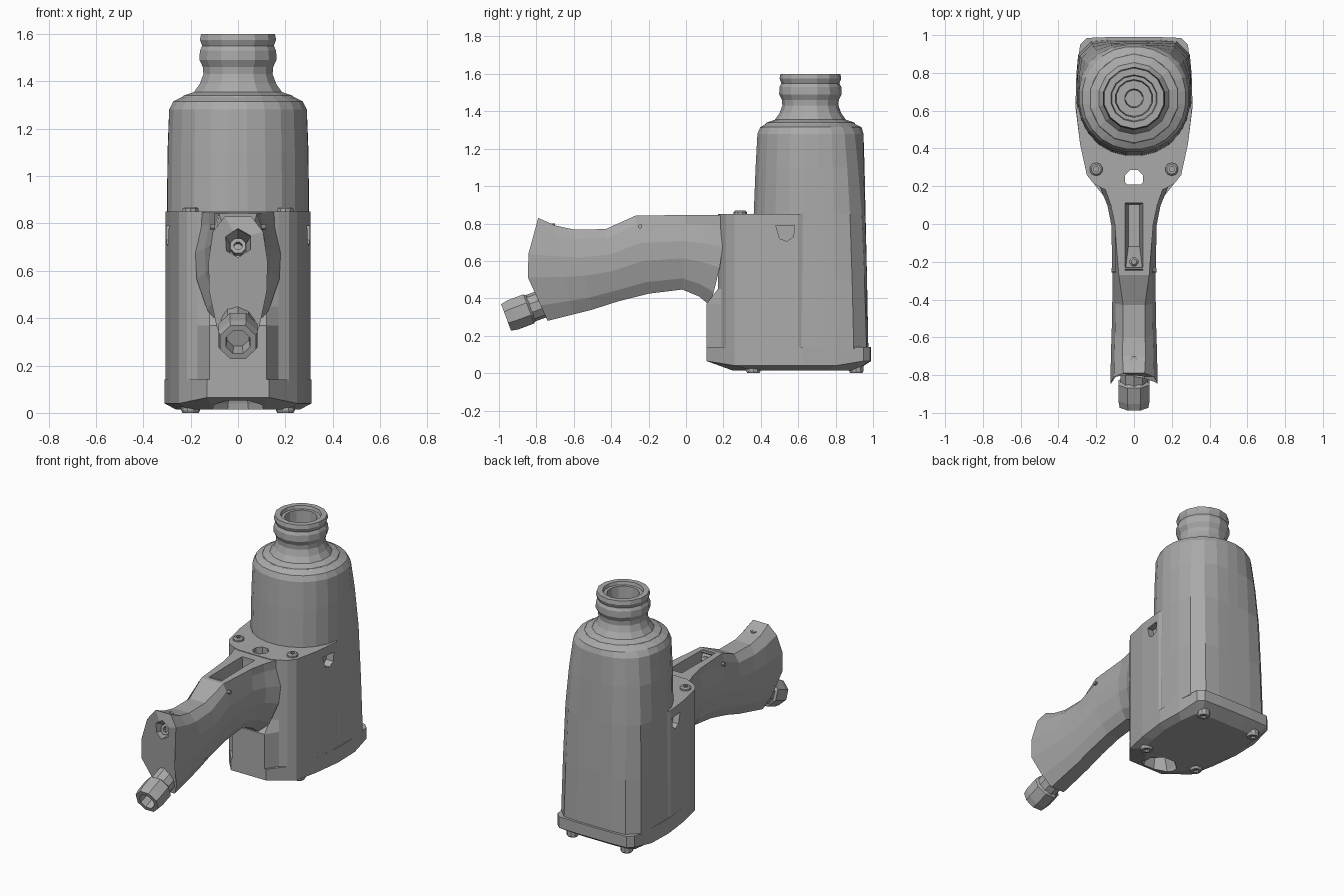
import bpy, bmesh, math
from mathutils import Vector

if "Cube" in bpy.data.objects:
    bpy.data.objects.remove(bpy.data.objects["Cube"])

mat = bpy.data.materials.new("metal_grey")
mat.diffuse_color = (0.4, 0.4, 0.4, 1)
mat.use_nodes = True
mat.node_tree.nodes["Principled BSDF"].inputs["Base Color"].default_value = mat.diffuse_color


def loft(name, rings):
    """Skin a list of equal-length closed rings and cap both ends."""
    bm = bmesh.new()
    vs = [[bm.verts.new(p) for p in r] for r in rings]
    n = len(rings[0])
    for a, b in zip(vs, vs[1:]):
        for i in range(n):
            j = (i + 1) % n
            bm.faces.new((a[i], a[j], b[j], b[i]))
    bm.faces.new(vs[0][::-1])
    bm.faces.new(vs[-1])
    bmesh.ops.recalc_face_normals(bm, faces=bm.faces)
    me = bpy.data.meshes.new(name)
    bm.to_mesh(me)
    bm.free()
    me.materials.append(mat)
    ob = bpy.data.objects.new(name, me)
    bpy.context.collection.objects.link(ob)
    return ob


def lathe(name, profile, origin, axis=(0, 0, 1), sides=12):
    """Turn (radius, distance) pairs about an axis through origin."""
    q = Vector((0, 0, 1)).rotation_difference(Vector(axis).normalized())
    o = Vector(origin)
    return loft(name, [[o + q @ Vector((r * math.cos(2 * math.pi * (i + .5) / sides),
                                        r * math.sin(2 * math.pi * (i + .5) / sides), h))
                        for i in range(sides)] for r, h in profile])


def cut(ob, cutter):
    m = ob.modifiers.new("cut", 'BOOLEAN')
    m.operation = 'DIFFERENCE'
    m.solver = 'EXACT'
    m.object = cutter
    bpy.context.view_layer.objects.active = ob
    bpy.ops.object.modifier_apply(modifier=m.name)
    bpy.data.objects.remove(cutter)


def mirror(half):
    """Complete a half outline (x > 0) across x = 0."""
    return half + [(-x, y) for x, y in reversed(half)]


# Motor housing: round at the top, squared off at the back lower down
def housing_ring(z, rx, front, back, power, n=24):
    c = 0.67
    ring = []
    for i in range(n):
        a = 2 * math.pi * (i + .5) / n
        s, co = math.sin(a), math.cos(a)
        p = power if s > 0 else 2.1
        r = (abs(s) ** p + abs(co) ** p) ** (-1 / p)
        ring.append((rx * r * co, c + r * s * ((back - c) if s > 0 else (c - front)), z))
    return ring


loft("motor_housing", [
    housing_ring(0.13, 0.305, 0.36, 0.975, 6),
    housing_ring(0.50, 0.302, 0.36, 0.968, 5),
    housing_ring(0.85, 0.30, 0.36, 0.96, 4),
    housing_ring(1.10, 0.298, 0.37, 0.955, 2.9),
    housing_ring(1.28, 0.292, 0.38, 0.95, 2.3),
    housing_ring(1.315, 0.275, 0.395, 0.94, 2.1),
    housing_ring(1.335, 0.235, 0.43, 0.90, 2),
])

# Nose collar with the open drive socket
lathe("nose_collar", [(0.25, 1.32), (0.235, 1.34), (0.19, 1.355), (0.165, 1.39), (0.15, 1.43),
                      (0.152, 1.46), (0.167, 1.49), (0.165, 1.53), (0.155, 1.55), (0.165, 1.575),
                      (0.16, 1.6), (0.125, 1.6), (0.12, 1.58), (0.10, 1.58), (0.095, 1.5),
                      (0.05, 1.5), (0.045, 1.43)], (0, 0.665, 0), sides=14)

# Front block with its flat deck
block = mirror([(0.12, 0.11), (0.17, 0.19), (0.215, 0.215), (0.25, 0.26), (0.285, 0.42),
                (0.306, 0.60), (0.25, 0.75)])
front_block = loft("front_block", [[(x, y, z) for x, y in block] for z in (0.13, 0.37)]
                   + [[(x, max(y, 0.17), 0.45) for x, y in block],
                      [(x, max(y, 0.17), 0.85) for x, y in block]])

# Base plate with chamfered underside
base = mirror([(0.13, 0.11), (0.25, 0.26), (0.285, 0.42), (0.31, 0.62), (0.305, 0.80),
               (0.285, 0.95), (0.25, 0.985), (0.12, 0.99)])
base_plate = loft("base_plate", [
    [(x, y, 0.14) for x, y in base],
    [(x, y, 0.065 if abs(x) < 0.2 or y > 0.9 else 0.04) for x, y in base],
    [(x * 0.85, 0.6 + (y - 0.6) * (0.72 if y < 0.6 else 0.8), 0.015) for x, y in base]])

# Exhaust passage through deck and base
passage = [(0.12, 0), (0.11, 0.06), (0.06, 0.2), (0.05, 0.9)]
for part in (front_block, base_plate):
    cut(part, lathe("passage_cutter", passage, (0, 0.24, -0.02), sides=8))

# Half-round side pockets below the deck
for s in (-1, 1):
    for part in (front_block, bpy.data.objects["motor_housing"]):
        pocket = [(0.48, 0.79), (0.58, 0.79), (0.575, 0.73), (0.54, 0.705), (0.50, 0.72)]
        cut(part, loft("pocket_cutter", [[(s * x, y, z) for y, z in pocket]
                                         for x in (0.25, 0.4)]))

# Handle: (top y,z), (bottom y,z), half width, end bulge, top width factor
stations = [((-0.79, 0.83), (-0.74, 0.28), 0.125, -0.10, 0.45),
            ((-0.70, 0.79), (-0.60, 0.315), 0.122, -0.02, 0.5),
            ((-0.60, 0.768), (-0.50, 0.34), 0.118, 0, 0.5),
            ((-0.43, 0.77), (-0.36, 0.385), 0.115, 0, 0.5),
            ((-0.27, 0.842), (-0.20, 0.425), 0.115, 0, 0.7),
            ((0.00, 0.846), (-0.02, 0.447), 0.12, 0, 0.85),
            ((0.10, 0.846), (0.07, 0.41), 0.14, 0.01, 0.88),
            ((0.21, 0.846), (0.13, 0.36), 0.18, 0.02, 0.9)]


def handle_ring(top, bot, w, bulge, tw):
    half = []
    for t, f in ((0, tw), (0.12, max(tw, 0.85)), (0.35, 1), (0.58, 0.97), (0.85, 0.72), (1, 0.4)):
        y = top[0] + (bot[0] - top[0]) * t + bulge * (1 - abs(2 * t - 1))
        half.append((w * f, y, top[1] + (bot[1] - top[1]) * t))
    return half + [(-x, y, z) for x, y, z in reversed(half)]


handle = loft("handle", [handle_ring(*s) for s in stations])

# Trigger channel and hexagonal pocket in the handle end
cut(handle, loft("channel_cutter", [
    [(-w, y0, z), (w, y0, z), (w, y1, z), (-w, y1, z)]
    for w, y0, y1, z in ((0.03, -0.12, 0.10, 0.62), (0.045, -0.24, 0.11, 0.82),
                         (0.05, -0.26, 0.11, 0.90))]))
end_axis = Vector((0, -0.96, 0.28))
cut(handle, lathe("end_pocket_cutter", [(0.04, -0.09), (0.06, -0.02), (0.06, 0.1)],
                  (0, -0.815, 0.72), end_axis, 6))
lathe("end_screw", [(0.035, -0.1), (0.035, -0.05), (0.018, -0.05), (0.018, -0.08)],
      (0, -0.815, 0.72), end_axis, 8)

# Trigger button and cross pins
lathe("trigger_button", [(0.025, 0), (0.025, 0.06), (0.015, 0.07)], (0, -0.20, 0.75), sides=8)
lathe("trigger_bar", [(0.008, -0.07), (0.008, 0.07)], (0, -0.235, 0.835), (1, 0, 0), 6)
lathe("handle_pin", [(0.012, -0.118), (0.012, 0.118)], (0, -0.245, 0.785), (1, 0, 0), 8)
lathe("handle_top_screw", [(0.022, -0.02), (0.022, 0.01), (0.01, 0.01), (0.01, 0)],
      (0, -0.72, 0.79), sides=8)

# Hose fitting: collar, hexagon nut and open bore
hose_axis = (0, -0.936, -0.35)
lathe("hose_collar", [(0.075, -0.28), (0.075, -0.12)], (0, -0.962, 0.298), hose_axis, 10)
lathe("hose_nut", [(0.065, -0.15), (0.09, -0.13), (0.09, -0.04), (0.082, 0), (0.055, 0),
                   (0.05, -0.08)], (0, -0.962, 0.298), hose_axis, 8)

# Screws on the deck and under the base
for s, side in ((-1, "left"), (1, "right")):
    lathe("deck_screw_" + side, [(0.035, -0.01), (0.035, 0.012), (0.026, 0.02), (0.014, 0.02),
                                 (0.014, 0.005)], (s * 0.2, 0.29, 0.85), sides=10)
    for y, end in ((0.91, "back"), (0.36, "front")):
        lathe("base_screw_%s_%s" % (end, side), [(0.04, -0.07), (0.04, -0.01), (0.034, 0),
              (0.018, 0), (0.018, -0.015)], (s * 0.2, y, 0.0), (0, 0, -1), 10)
